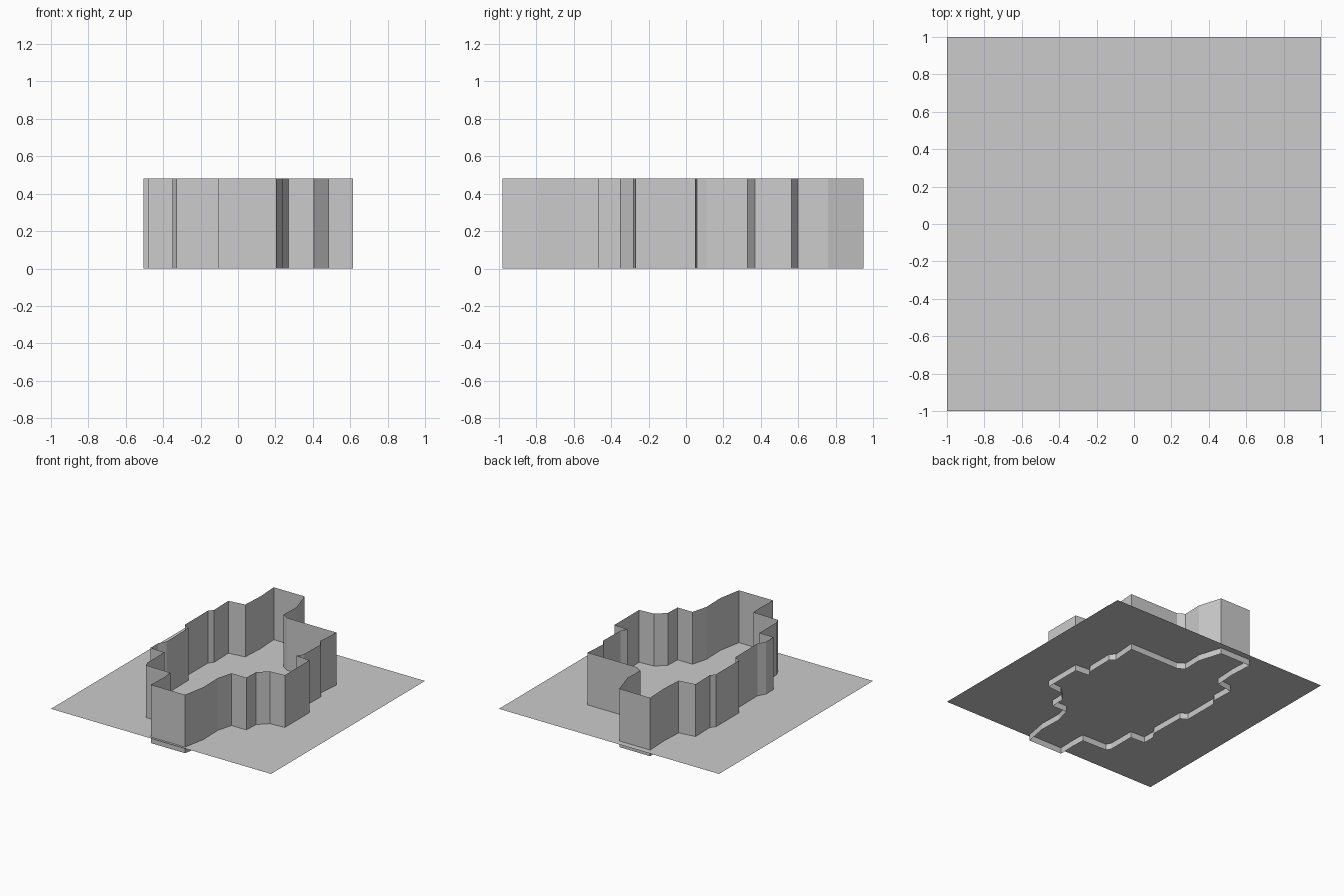
import bpy
import bmesh

if "Cube" in bpy.data.objects:
    bpy.data.objects.remove(bpy.data.objects["Cube"])


def make_object(name, bm):
    mesh = bpy.data.meshes.new(name)
    bm.to_mesh(mesh)
    bm.free()
    obj = bpy.data.objects.new(name, mesh)
    bpy.context.collection.objects.link(obj)
    return obj


# Footprint of the wall, anticlockwise seen from above
outline = [
    # front bay and right side
    (-0.105, -0.98), (0.205, -0.98), (0.24, -0.79), (0.235, -0.60),
    (0.27, -0.47), (0.405, -0.47), (0.41, -0.35), (0.485, -0.28),
    (0.615, -0.27), (0.615, 0.05), (0.49, 0.06), (0.52, 0.11),
    (0.525, 0.33), (0.485, 0.37), (0.50, 0.565), (0.05, 0.565),
    # back bay
    (-0.005, 0.60), (0.0, 0.76), (-0.06, 0.95), (-0.34, 0.95),
    (-0.33, 0.76), (-0.34, 0.58),
    # left side
    (-0.48, 0.56), (-0.475, 0.37), (-0.505, 0.33), (-0.505, 0.03),
    (-0.45, 0.0), (-0.445, -0.29), (-0.48, -0.35), (-0.48, -0.45),
    (-0.35, -0.455), (-0.35, -0.68), (-0.33, -0.72), (-0.105, -0.725),
    (-0.10, -0.83),
]

# Perimeter wall: open sheet extruded straight up
bm = bmesh.new()
verts = [bm.verts.new((x, y, 0)) for x, y in outline]
edges = [bm.edges.new((a, b)) for a, b in zip(verts, verts[1:] + verts[:1])]
top = bmesh.ops.extrude_edge_only(bm, edges=edges)["geom"]
bmesh.ops.translate(bm, vec=(0, 0, 0.48),
                    verts=[g for g in top if isinstance(g, bmesh.types.BMVert)])
bmesh.ops.recalc_face_normals(bm, faces=bm.faces)
make_object("perimeter_wall", bm)

# Floor sheet, slightly above the bottom edge of the wall
bm = bmesh.new()
bmesh.ops.create_grid(bm, x_segments=1, y_segments=1, size=1)
floor = make_object("floor", bm)
floor.location.z = 0.05
